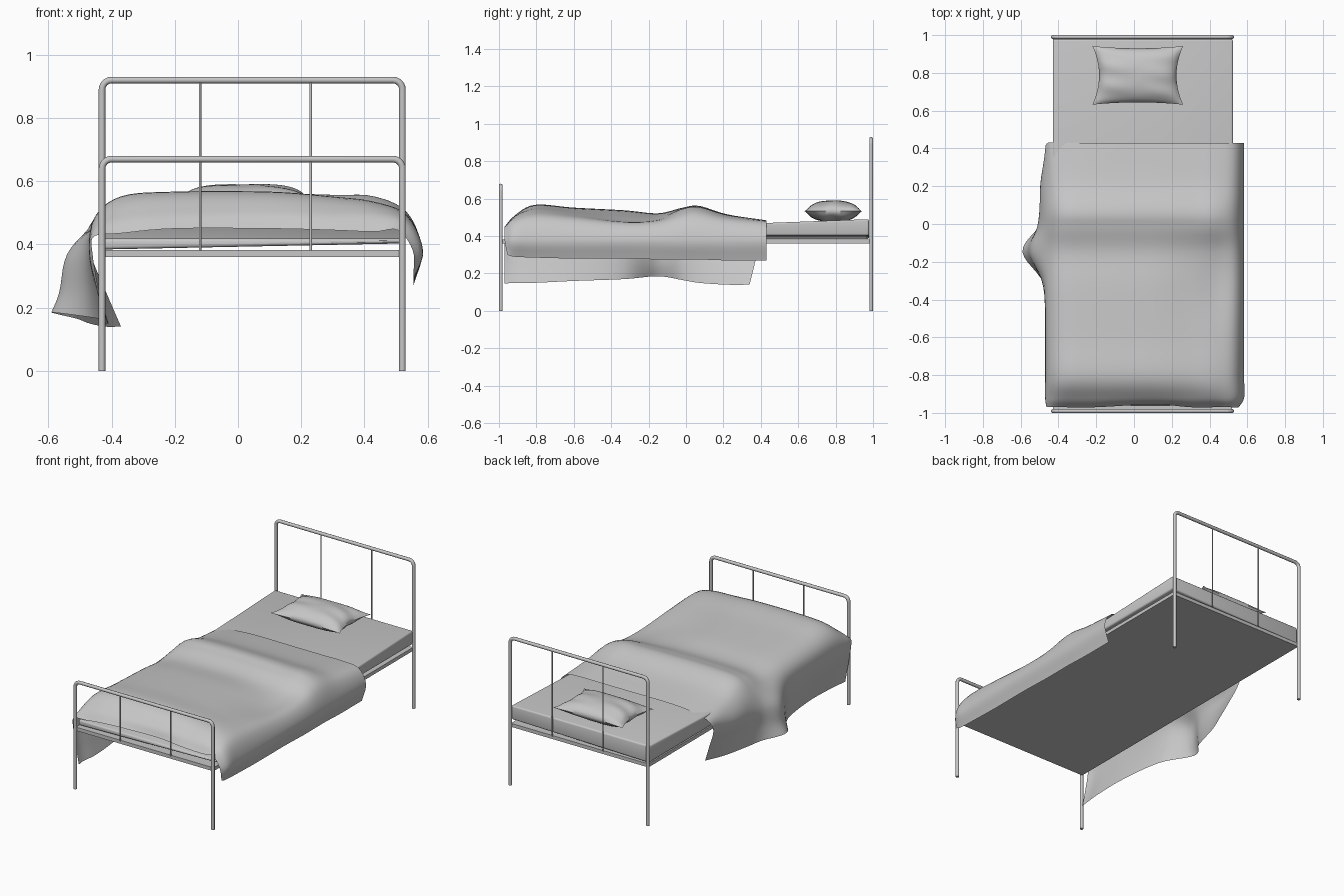
import bpy, bmesh, math
from mathutils import Vector

cube = bpy.data.objects.get("Cube")
if cube:
    bpy.data.objects.remove(cube, do_unlink=True)

grey = bpy.data.materials.new("plain_grey")
grey.use_nodes = True
COLOUR = (0.57, 0.57, 0.57, 1)
grey.diffuse_color = COLOUR
grey.node_tree.nodes["Principled BSDF"].inputs["Base Color"].default_value = COLOUR

LEFT, RIGHT, END = -0.43, 0.52, 0.985


def finish(obj, angle=40):
    obj.data.materials.clear()
    obj.data.materials.append(grey)
    bpy.ops.object.select_all(action="DESELECT")
    obj.select_set(True)
    bpy.context.view_layer.objects.active = obj
    bpy.ops.object.shade_smooth_by_angle(angle=math.radians(angle))
    return obj


def from_bmesh(name, bm, angle=40):
    mesh = bpy.data.meshes.new(name)
    bm.to_mesh(mesh)
    bm.free()
    obj = bpy.data.objects.new(name, mesh)
    bpy.context.collection.objects.link(obj)
    return finish(obj, angle)


def tube(name, points, radius):
    curve = bpy.data.curves.new(name, "CURVE")
    curve.dimensions = "3D"
    curve.bevel_depth = radius
    curve.bevel_resolution = 3
    curve.use_fill_caps = True
    spline = curve.splines.new("POLY")
    spline.points.add(len(points) - 1)
    for p, co in zip(spline.points, points):
        p.co = (*co, 1)
    obj = bpy.data.objects.new(name, curve)
    bpy.context.collection.objects.link(obj)
    bpy.ops.object.select_all(action="DESELECT")
    obj.select_set(True)
    bpy.context.view_layer.objects.active = obj
    bpy.ops.object.convert(target="MESH")
    return finish(bpy.context.object)


def slab(name, x0, x1, y0, y1, z0, z1, bevel=0, rise=0, tilt=0):
    """Box whose bottom rises towards +x and whose top rises towards +y."""
    bm = bmesh.new()
    bmesh.ops.create_cube(bm, size=1)
    for v in bm.verts:
        x = x1 if v.co.x > 0 else x0
        y = y1 if v.co.y > 0 else y0
        v.co = (x, y, z1 + tilt * y if v.co.z > 0 else z0 + rise * (x - x0))
    if bevel:
        bmesh.ops.bevel(bm, geom=bm.edges[:], offset=bevel, segments=3,
                        profile=0.5, affect="EDGES")
    return from_bmesh(name, bm)


def sheet(bm, rows):
    """Quad surface through rows of points."""
    grid = [[bm.verts.new(p) for p in row] for row in rows]
    for a, b in zip(grid, grid[1:]):
        for i in range(len(a) - 1):
            bm.faces.new((a[i], a[i + 1], b[i + 1], b[i]))


def smooth_path(pts, steps):
    """Catmull-Rom curve through the points."""
    ext = [pts[0] * 2 - pts[1]] + pts + [pts[-1] * 2 - pts[-2]]
    out = []
    for a, b, c, d in zip(ext, ext[1:], ext[2:], ext[3:]):
        for s in range(steps):
            t = s / steps
            out.append(b + (c - a) * (t / 2)
                       + (a * 2 - b * 5 + c * 4 - d) * (t * t / 2)
                       + (b * 3 - a - c * 3 + d) * (t ** 3 / 2))
    return out + [pts[-1]]


# End frames: bent tube with two thin upright bars
def end_frame(name, y, height):
    r, bend = 0.0105, 0.03
    top = height - r
    path = [(LEFT, y, 0)]
    for cx, start in ((LEFT + bend, math.pi), (RIGHT - bend, math.pi / 2)):
        for i in range(7):
            a = start - i * math.pi / 12
            path.append((cx + bend * math.cos(a), y, top - bend + bend * math.sin(a)))
    path.append((RIGHT, y, 0))
    tube(name + "_tube", path, r)
    for side, x in (("right", -0.12), ("left", 0.23)):
        tube(f"{name}_bar_{side}", [(x, y, 0.38), (x, y, top)], 0.004)


end_frame("footboard", -0.99, 0.68)
end_frame("headboard", 0.99, 0.93)

# Base and mattress
slab("bed_base", LEFT, RIGHT, -END, END, 0.36, 0.382)
slab("mattress", LEFT, RIGHT + 0.004, -0.96, 0.978, 0.384, 0.454, 0.01, 0.02, 0.037)

# Blanket stations: y, crown height, right height, right-flap hem height,
# then the other flap: hem x, hem z, middle x
STATIONS = [
    (-0.97, 0.45, 0.44, 0.30, -0.42, 0.145, -0.46),
    (-0.92, 0.505, 0.5, 0.29, -0.42, 0.15, -0.47),
    (-0.81, 0.565, 0.535, 0.285, -0.41, 0.15, -0.47),
    (-0.6, 0.55, 0.515, 0.28, -0.42, 0.16, -0.47),
    (-0.33, 0.535, 0.48, 0.28, -0.47, 0.17, -0.48),
    (-0.15, 0.52, 0.49, 0.275, -0.59, 0.185, -0.54),
    (-0.02, 0.55, 0.54, 0.275, -0.51, 0.165, -0.51),
    (0.07, 0.56, 0.55, 0.275, -0.47, 0.15, -0.5),
    (0.22, 0.515, 0.51, 0.27, -0.42, 0.14, -0.495),
    (0.43, 0.483, 0.483, 0.27, -0.37, 0.14, -0.465),
]
rows = []
for y, top, right, hem, hx, hz, mx in STATIONS:
    slant = 0.09 if y > 0.4 else 0
    tuck = 0.03 if y < -0.95 else 0
    section = [
        (hx, y - slant, hz),
        ((hx + mx) / 2, y - slant * 0.7, 0.25),
        (mx, y - slant * 0.4, 0.37),
        (-0.455, y, top * 0.5 + 0.2),
        (-0.37, y, top - 0.015),
        (-0.2, y, top),
        (0.1, y + tuck / 2, top),
        (0.3, y, (top + right) / 2),
        (0.43, y, right),
        (0.535 - tuck, y, right * 0.5 + 0.225),
        (0.583 - tuck, y, 0.38),
        (0.555, y + tuck / 2, hem),
    ]
    rows.append(smooth_path([Vector(p) for p in section], 5))
columns = [smooth_path(list(c), 6) for c in zip(*rows)]
bm = bmesh.new()
sheet(bm, list(zip(*columns)))
bmesh.ops.recalc_face_normals(bm, faces=bm.faces[:])
if sum(f.normal.z * f.calc_area() for f in bm.faces) < 0:
    bmesh.ops.reverse_faces(bm, faces=bm.faces[:])
from_bmesh("blanket", bm, 60)

# Pillow: two puffed sheets joined at a pinched seam
bm = bmesh.new()
N = 28
for side in (1, -1):
    rows = []
    for j in range(N + 1):
        v = 2 * j / N - 1
        row = []
        for i in range(N + 1):
            u = 2 * i / N - 1
            puff = max(0, (1 - abs(u) ** 3) * (1 - abs(v) ** 2.5)) ** 0.7
            crease = 0.006 * math.sin(9 * v + 2 * u) * abs(u) * puff
            x = 0.02 + u * (0.24 - 0.035 * (1 - v ** 2) * u ** 2)
            y = 0.787 + v * (0.155 - 0.012 * (1 - u ** 2) * v ** 2)
            row.append((x, y, 0.533 + side * 0.057 * puff + crease))
        rows.append(row)
    sheet(bm, rows)
bmesh.ops.remove_doubles(bm, verts=bm.verts[:], dist=0.0005)
bmesh.ops.recalc_face_normals(bm, faces=bm.faces[:])
from_bmesh("pillow", bm, 60)
